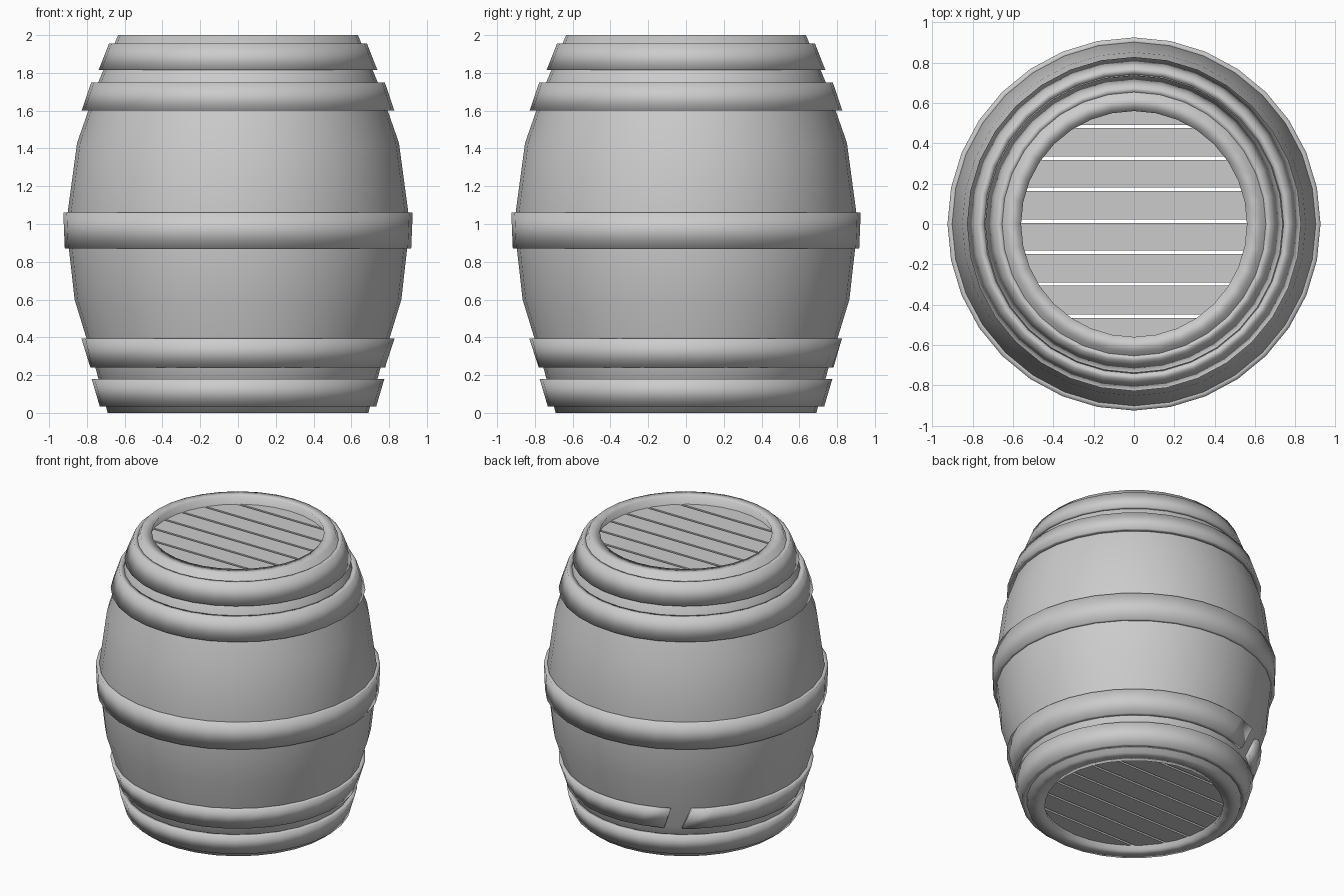
import bpy, bmesh
from math import sin, cos, pi, radians, asin, sqrt

if "Cube" in bpy.data.objects:
    bpy.data.objects.remove(bpy.data.objects["Cube"])

SIDES = 32


def finish(name, bm, smooth):
    bmesh.ops.recalc_face_normals(bm, faces=bm.faces[:])
    for f in bm.faces:
        f.smooth = smooth
    me = bpy.data.meshes.new(name)
    bm.to_mesh(me)
    bm.free()
    ob = bpy.data.objects.new(name, me)
    bpy.context.collection.objects.link(ob)
    return ob


def revolve(name, profile, ends=None):
    """Spin a closed (r, z) profile; ends = per-point (start, end) degrees for an open arc."""
    bm = bmesh.new()
    count = SIDES if ends is None else SIDES + 1
    rings = []
    for i in range(count):
        ring = []
        for k, (r, z) in enumerate(profile):
            if ends is None:
                a = 2 * pi * i / SIDES
            else:
                s, e = ends[k]
                a = radians(s + (e - s) * i / SIDES)
            ring.append(bm.verts.new((r * cos(a), r * sin(a), z)))
        rings.append(ring)
    n = len(profile)
    for i in range(SIDES):
        a, b = rings[i], rings[(i + 1) % count]
        for k in range(n):
            m = (k + 1) % n
            bm.faces.new((a[k], b[k], b[m], a[m]))
    if ends is not None:
        bm.faces.new(rings[0])
        bm.faces.new(rings[-1])
    return finish(name, bm, True)


# hollow barrel wall: outer curve up, inner curve down
outer = [(0.69, 0), (0.755, 0.24), (0.865, 0.60), (0.91, 1.0),
         (0.852, 1.43), (0.74, 1.75), (0.635, 2.0)]
inner = [(0.56, 2.0), (0.66, 1.75), (0.77, 1.43), (0.82, 1.0),
         (0.77, 0.60), (0.66, 0.24), (0.58, 0)]
revolve("barrel_wall", outer + inner)


# hoops: bottom z, bottom radius, top z, top radius
def hoop(name, z0, r0, z1, r1, gap=False):
    t = 0.035
    prof = [(r0 - t, z0), (r0, z0), (r1, z1), (r1 - t, z1)]
    low, high = (123, 474.5), (127.5, 478)
    revolve(name, prof, [low, low, high, high] if gap else None)


hoop("hoop_bottom", 0.035, 0.732, 0.18, 0.775)
hoop("hoop_lower_split", 0.24, 0.782, 0.395, 0.83, gap=True)
hoop("hoop_middle", 0.87, 0.917, 1.06, 0.925)
hoop("hoop_upper", 1.60, 0.828, 1.75, 0.777)
hoop("hoop_top", 1.815, 0.738, 1.955, 0.683)


# lids: straight planks trimmed to a circle, with narrow gaps
def plank(name, y0, y1, radius, z0, z1):
    bm = bmesh.new()
    y0, y1 = max(y0, -radius), min(y1, radius)
    a0, a1 = asin(y0 / radius), asin(y1 / radius)
    arc = [a0 + (a1 - a0) * i / 4 for i in range(5)]
    pts = [(radius * cos(a), radius * sin(a)) for a in arc]
    pts += [(-x, y) for x, y in reversed(pts)]
    face = bm.faces.new([bm.verts.new((x, y, z0)) for x, y in pts])
    new = bmesh.ops.extrude_face_region(bm, geom=[face])["geom"]
    for v in new:
        if isinstance(v, bmesh.types.BMVert):
            v.co.z = z1
    bmesh.ops.remove_doubles(bm, verts=bm.verts[:], dist=1e-4)
    finish(name, bm, False)


cuts = [-1, -0.458, -0.297, -0.140, 0.014, 0.172, 0.326, 0.484, 1]
for lid, radius, z0, z1 in (("top", 0.60, 1.90, 1.93), ("bottom", 0.61, 0.04, 0.07)):
    for i in range(len(cuts) - 1):
        plank(f"{lid}_plank_{i + 1}", cuts[i] + 0.008, cuts[i + 1] - 0.008, radius, z0, z1)
